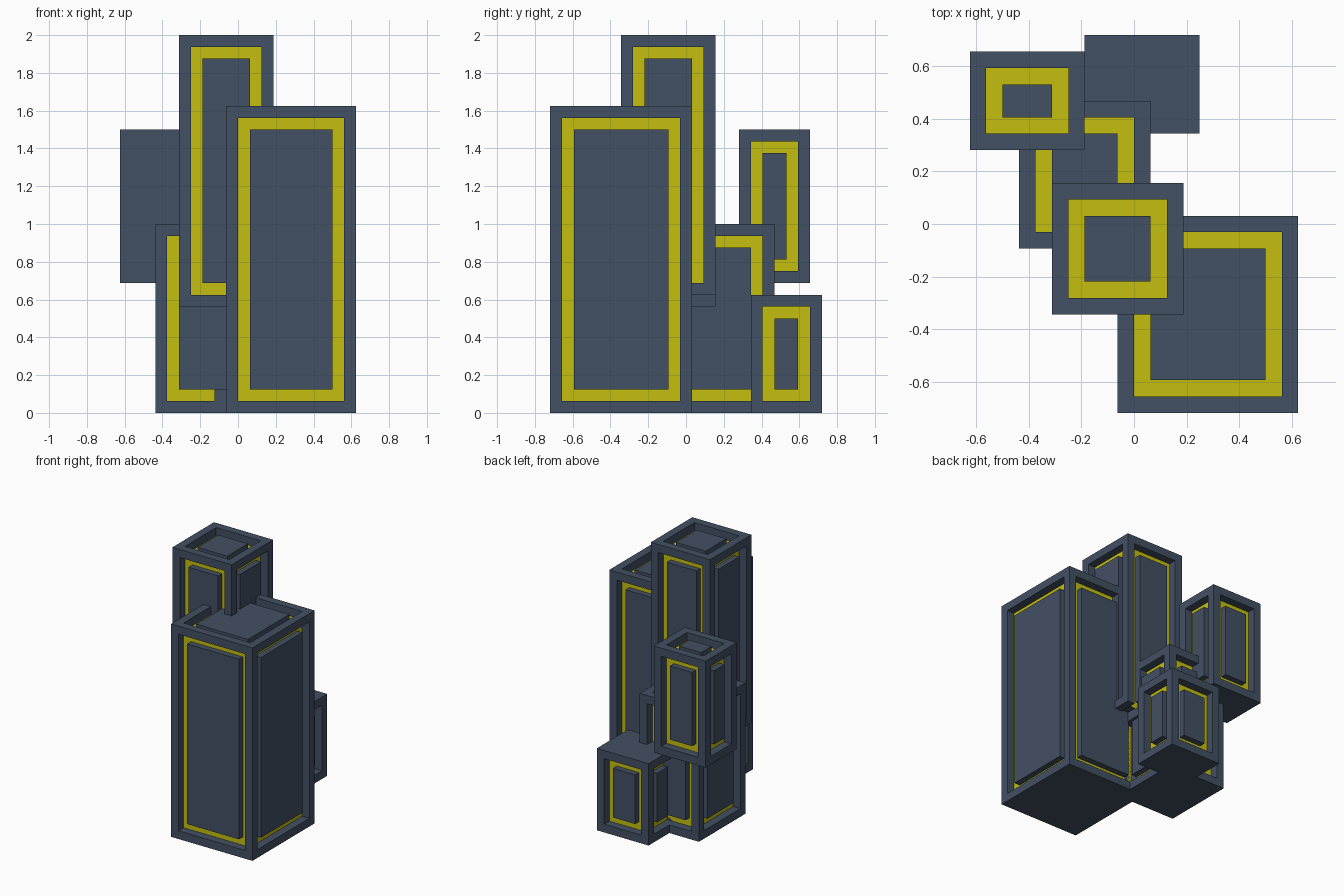
import bpy, bmesh
from mathutils import Vector

if "Cube" in bpy.data.objects:
    bpy.data.objects.remove(bpy.data.objects["Cube"], do_unlink=True)

U = 0.0625           # frame width, groove width and groove depth
PANEL_RISE = 0.047   # panel height above the groove floor


def material(name, rgb):
    m = bpy.data.materials.new(name)
    m.use_nodes = True
    m.diffuse_color = (*rgb, 1)
    m.node_tree.nodes["Principled BSDF"].inputs["Base Color"].default_value = (*rgb, 1)
    return m


SLATE = material("slate blue", (0.055, 0.08, 0.125))
YELLOW = material("yellow", (0.56, 0.52, 0.005))

DIRECTIONS = {"left": (1, 0, 0), "right": (-1, 0, 0), "front": (0, -1, 0),
              "back": (0, 1, 0), "top": (0, 0, 1), "bottom": (0, 0, -1)}


def extrude(bm, face, distance):
    """Push one face along its normal, leaving straight walls."""
    offset = face.normal * distance
    new = bmesh.ops.extrude_discrete_faces(bm, faces=[face])["faces"][0]
    bmesh.ops.translate(bm, verts=list(new.verts), vec=offset)
    bm.normal_update()
    return new


def inset(bm, face):
    """Inset a face by one unit; returns the surrounding ring."""
    ring = bmesh.ops.inset_individual(bm, faces=[face], thickness=U,
                                      use_even_offset=True)["faces"]
    bm.normal_update()
    return ring


def block(name, x, y, z, panels=()):
    """Box with a yellow groove and a raised panel on each listed side."""
    bm = bmesh.new()
    bmesh.ops.create_cube(bm, size=1)
    for v in bm.verts:
        v.co = Vector([lo + (hi - lo) * (c + 0.5) for (lo, hi), c in zip((x, y, z), v.co)])
    bm.normal_update()
    sides = [f for f in bm.faces
             if any(f.normal.dot(Vector(DIRECTIONS[p])) > 0.9 for p in panels)]
    for face in sides:
        inset(bm, face)
        floor = extrude(bm, face, -U)
        for f in inset(bm, floor):
            f.material_index = 1
        extrude(bm, floor, PANEL_RISE)
    mesh = bpy.data.meshes.new(name)
    bm.to_mesh(mesh)
    bm.free()
    mesh.materials.append(SLATE)
    mesh.materials.append(YELLOW)
    obj = bpy.data.objects.new(name, mesh)
    bpy.context.collection.objects.link(obj)
    return obj


WALLS = ("left", "right", "front", "back")

# Five interlocking towers
block("main_tower", (-0.0625, 0.625), (-0.71875, 0.03125), (0, 1.625), WALLS + ("top",))
tall = block("tall_tower", (-0.3125, 0.1875), (-0.34375, 0.15625), (0.5625, 2), WALLS + ("top",))
block("middle_tower", (-0.4375, 0.0625), (-0.09375, 0.46875), (0, 1), WALLS + ("top",))
block("hanging_tower", (-0.625, -0.1875), (0.28125, 0.65625), (0.6875, 1.5),
      ("left", "right", "back", "top"))
block("low_tower", (-0.1875, 0.25), (0.34375, 0.71875), (0, 0.625),
      ("left", "right", "back"))

# Raised bottom edge on one side of the tall tower
cutter = block("tall_tower_cutter", (0.07, 0.25), (-0.4, 0.2), (0.5, 0.635))
cutter.hide_render = True
cutter.hide_viewport = True
cut = tall.modifiers.new("raise_bottom", "BOOLEAN")
cut.operation = "DIFFERENCE"
cut.solver = "EXACT"
cut.object = cutter
block("tall_tower_bottom_bar", (0.125, 0.1875), (-0.34375, 0.15625), (0.625, 0.6875))

# Small block in the lower groove of the middle tower
block("groove_block", (-0.125, -0.0625), (-0.09375, -0.03), (0.0625, 0.125))
